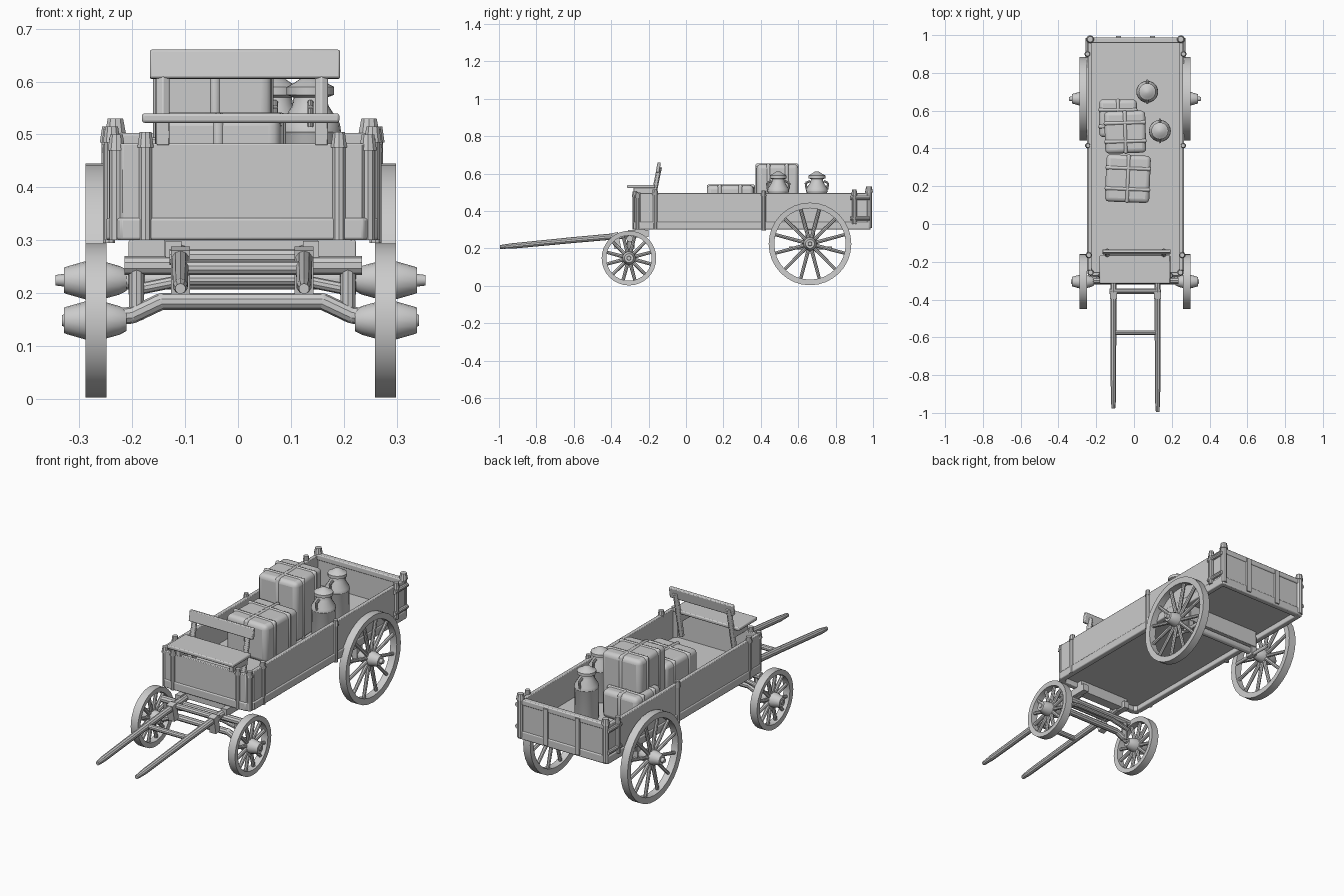
import bpy, bmesh, math
from mathutils import Vector, Matrix

if "Cube" in bpy.data.objects:
    bpy.data.objects.remove(bpy.data.objects["Cube"])

CX = 0.008  # wagon centre line


def finish(name, bm, bevel=0.0, segs=2, angle=35):
    bmesh.ops.recalc_face_normals(bm, faces=bm.faces[:])
    me = bpy.data.meshes.new(name)
    bm.to_mesh(me)
    bm.free()
    ob = bpy.data.objects.new(name, me)
    bpy.context.collection.objects.link(ob)
    if bevel:
        m = ob.modifiers.new("bevel", 'BEVEL')
        m.width, m.segments = bevel, segs
    bpy.ops.object.select_all(action='DESELECT')
    ob.select_set(True)
    bpy.context.view_layer.objects.active = ob
    bpy.ops.object.shade_smooth_by_angle(angle=math.radians(angle))
    return ob


def add_box(bm, lo, hi, rot=None):
    lo, hi = Vector(lo), Vector(hi)
    m = Matrix.Translation((lo + hi) / 2)
    if rot:
        m = m @ rot
    bmesh.ops.create_cube(bm, size=1, matrix=m @ Matrix.Diagonal((*(hi - lo), 1)))


def add_rod(bm, p, q, r1, r2=None, n=10):
    p, q = Vector(p), Vector(q)
    m = Matrix.Translation((p + q) / 2) @ (q - p).to_track_quat('Z', 'Y').to_matrix().to_4x4()
    bmesh.ops.create_cone(bm, cap_ends=True, segments=n, radius1=r1,
                          radius2=r1 if r2 is None else r2, depth=(q - p).length, matrix=m)


def add_path(bm, pts, r):
    """Chain of rods with round joints."""
    for a, b in zip(pts, pts[1:]):
        add_rod(bm, a, b, r)
    for p in pts[1:-1]:
        bmesh.ops.create_uvsphere(bm, u_segments=10, v_segments=6, radius=r, matrix=Matrix.Translation(p))


def add_wall(bm, p, q, z0, z1, t):
    """Upright board between two plan points."""
    p, q = Vector(p), Vector(q)
    d, c = q - p, (p + q) / 2
    m = Matrix.Translation((c.x, c.y, (z0 + z1) / 2)) @ Matrix.Rotation(math.atan2(d.y, d.x), 4, 'Z')
    bmesh.ops.create_cube(bm, size=1, matrix=m @ Matrix.Diagonal((d.length + t * .6, t, z1 - z0, 1)))


def add_lathe(bm, profile, m, n=24, closed=False):
    """Spin (radius, height) points round local z."""
    rings = [[bm.verts.new(m @ Vector((r * math.cos(a), r * math.sin(a), h)))
              for a in (2 * math.pi * i / n for i in range(n))] for r, h in profile]
    pairs = list(zip(rings, rings[1:])) + ([(rings[-1], rings[0])] if closed else [])
    for a, b in pairs:
        for i in range(n):
            j = (i + 1) % n
            bm.faces.new((a[i], a[j], b[j], b[i]))
    if not closed:
        bm.faces.new(rings[0])
        bm.faces.new(rings[-1])


# Wheels: rim, spokes, barrel hub
def wheel(name, side, y, z, r, rim, tip):
    bm = bmesh.new()
    m = Matrix.Translation((CX - .003 + side * .274, y, z)) @ Matrix.Rotation(side * math.pi / 2, 4, 'Y')
    add_lathe(bm, [(r - rim, -.018), (r, -.02), (r, .02), (r - rim, .018)], m, 32, True)
    add_lathe(bm, [(.02, -.058), (.027, -.045), (.034, -.02), (.036, .02), (.026, .055),
                   (.024, .06), (.012, .06), (.01, tip)], m, 16)
    for i in range(12):
        a = 2 * math.pi * (i + .5) / 12
        d = Vector((math.cos(a), math.sin(a), 0))
        add_rod(bm, m @ (d * .03), m @ (d * (r - rim * .7)), .010, .0085, 8)
    finish(name, bm)


for s, w in ((-1, "left"), (1, "right")):
    wheel("rear_wheel_" + w, s, .663, .224, .221, .03, .076)
    wheel("front_wheel_" + w, s, -.305, .148, .146, .025, .064)

# Wagon box: plan outline with slightly clipped front corners
corners = [(.222, -.265), (.242, -.24), (.242, .972)]
outline = [(CX + x, y) for x, y in corners] + [(CX - x, y) for x, y in reversed(corners)]
bm = bmesh.new()
f = bm.faces.new([bm.verts.new((x, y, .325)) for x, y in outline])
ext = bmesh.ops.extrude_face_region(bm, geom=[f])
bmesh.ops.translate(bm, vec=(0, 0, .025), verts=[v for v in ext['geom'] if isinstance(v, bmesh.types.BMVert)])
finish("floor", bm)

bm, rails = bmesh.new(), bmesh.new()
for p, q in zip(outline, outline[1:] + outline[:1]):
    add_wall(bm, p, q, .305, .483 if p[1] < -.2 and q[1] < -.2 else .495, .02)
    add_wall(rails, p, q, .300, .342, .03)
    if p[1] > .9 and q[1] > .9:
        add_wall(rails, p, q, .475, .503, .03)
finish("box_walls", bm, .003)
finish("bottom_rails", rails, .005)

# Posts round the box
bm = bmesh.new()
for s in (-1, 1):
    for x, y, z0, z1, r in ((.183, -.273, .30, .505, .013), (.247, -.165, .30, .515, .014),
                            (.238, -.257, .30, .50, .014), (.252, .415, .295, .51, .012),
                            (.254, .90, .33, .515, .013), (.240, .978, .31, .53, .017)):
        X = CX + s * x
        add_rod(bm, (X, y, z0), (X, y, z1 - .02), r)
        add_rod(bm, (X, y, z1 - .03), (X, y, z1), r * 1.25, r * .9)
    add_box(bm, (CX + s * .09 - .012, .97, .31), (CX + s * .09 + .012, .994, .495))
    for z in (.36, .47):
        add_rod(bm, (CX + s * .255, .88, z), (CX + s * .255, .985, z), .011)
finish("box_posts", bm)

# Seat with raised back
bm = bmesh.new()
add_box(bm, (-.182, -.315, .522), (.192, -.165, .54))
finish("seat", bm, .005)
bm = bmesh.new()
add_box(bm, (-.167, -.157, .605), (.193, -.139, .66), Matrix.Rotation(-.18, 4, 'X'))
finish("seat_back", bm, .004)
bm = bmesh.new()
for s in (-1, 1):
    add_rod(bm, (CX + s * .15, -.19, .40), (CX + s * .15, -.142, .635), .014, n=6)
    add_box(bm, (CX + s * .15 - .012, -.28, .48), (CX + s * .15 + .012, -.17, .525))
finish("seat_supports", bm, .002)

# Rear running gear
bm = bmesh.new()
add_rod(bm, (-.25, .663, .224), (.26, .663, .224), .018)
add_box(bm, (-.2, .64, .24), (.215, .69, .33))
for s in (-1, 1):
    x = CX + s * .2
    add_rod(bm, (x, .55, .203), (x, .78, .203), .009)
    add_box(bm, (x - .015, .64, .195), (x + .015, .685, .30))
finish("rear_axle", bm, .003)

# Front running gear: cranked axle, bolster, turntable blocks
bm = bmesh.new()
add_path(bm, [Vector((x, -.305, z)) for x, z in ((-.25, .153), (-.2, .158), (-.145, .184),
                                                 (.16, .184), (.215, .158), (.265, .153))], .016)
add_path(bm, [Vector((x, -.285, z)) for x, z in ((-.2, .205), (-.1, .225), (.115, .225), (.215, .205))], .011)
add_rod(bm, (-.215, -.3, .252), (.235, -.3, .252), .018)
for s in (-1, 1):
    add_rod(bm, (CX + s * .2, -.3, .15), (CX + s * .2, -.3, .26), .015)
    add_box(bm, (CX + s * .13 - .015, -.31, .262), (CX + s * .13 + .015, -.2, .298))
add_box(bm, (-.14, -.27, .27), (.15, -.22, .33))
finish("front_axle", bm)

# Draught shafts and cross bars
bm = bmesh.new()
for s, tip in ((-1, -.975), (1, -.995)):
    x = CX + s * .117
    path = [(x, tip, .208), (x, -.93, .213), (x, -.6, .245), (x, -.25, .276)]
    for i, (a, b) in enumerate(zip(path, path[1:])):
        add_rod(bm, a, b, (.010, .0145, .016)[i], (.0145, .016, .017)[i])
    add_box(bm, (x - .018, -.39, .20), (x + .018, -.355, .285), Matrix.Rotation(.2, 4, 'X'))
add_rod(bm, (-.115, -.575, .247), (.13, -.575, .247), .013)
add_rod(bm, (-.13, -.355, .268), (.14, -.355, .268), .015)
finish("shafts", bm)


# Cargo bales with straps
def bale(name, lo, hi, turn):
    lo, hi = Vector(lo), Vector(hi)
    w, c = hi - lo, (lo + hi) / 2
    rot = Matrix.Rotation(turn, 4, 'Z')
    bm = bmesh.new()
    add_box(bm, lo, hi, rot)
    finish(name, bm, .022, 3, 60)
    bm = bmesh.new()
    for k in (-.22, .22):
        h = Vector((w.x / 2 + .004, .011, w.z / 2 + .004))
        o = c + rot @ Vector((0, w.y * k, 0))
        add_box(bm, o - h, o + h, rot)
    h = Vector((.011, w.y / 2 + .004, w.z / 2 + .004))
    add_box(bm, c - h, c + h, rot)
    finish(name + "_straps", bm, .010)


bale("tall_bale", (-.155, .375, .347), (.062, .598, .65), .03)
bale("low_bale", (-.15, .115, .347), (.085, .365, .538), -.04)
bale("rear_bale", (-.185, .46, .347), (.015, .66, .49), 0)

# Milk cans
for i, (x, y) in enumerate(((.07, .70), (.137, .493))):
    bm = bmesh.new()
    add_lathe(bm, [(.054, .348), (.057, .355), (.055, .50), (.058, .505), (.056, .52), (.034, .555),
                   (.032, .57), (.045, .575), (.045, .59), (.03, .598), (.012, .61)],
              Matrix.Translation((x, y, 0)), 20)
    for s in (-1, 1):
        add_rod(bm, (x, y + s * .055, .515), (x, y + s * .06, .55), .006)
        add_rod(bm, (x, y + s * .06, .55), (x, y + s * .036, .56), .006)
    finish("milk_can_%d" % (i + 1), bm)
